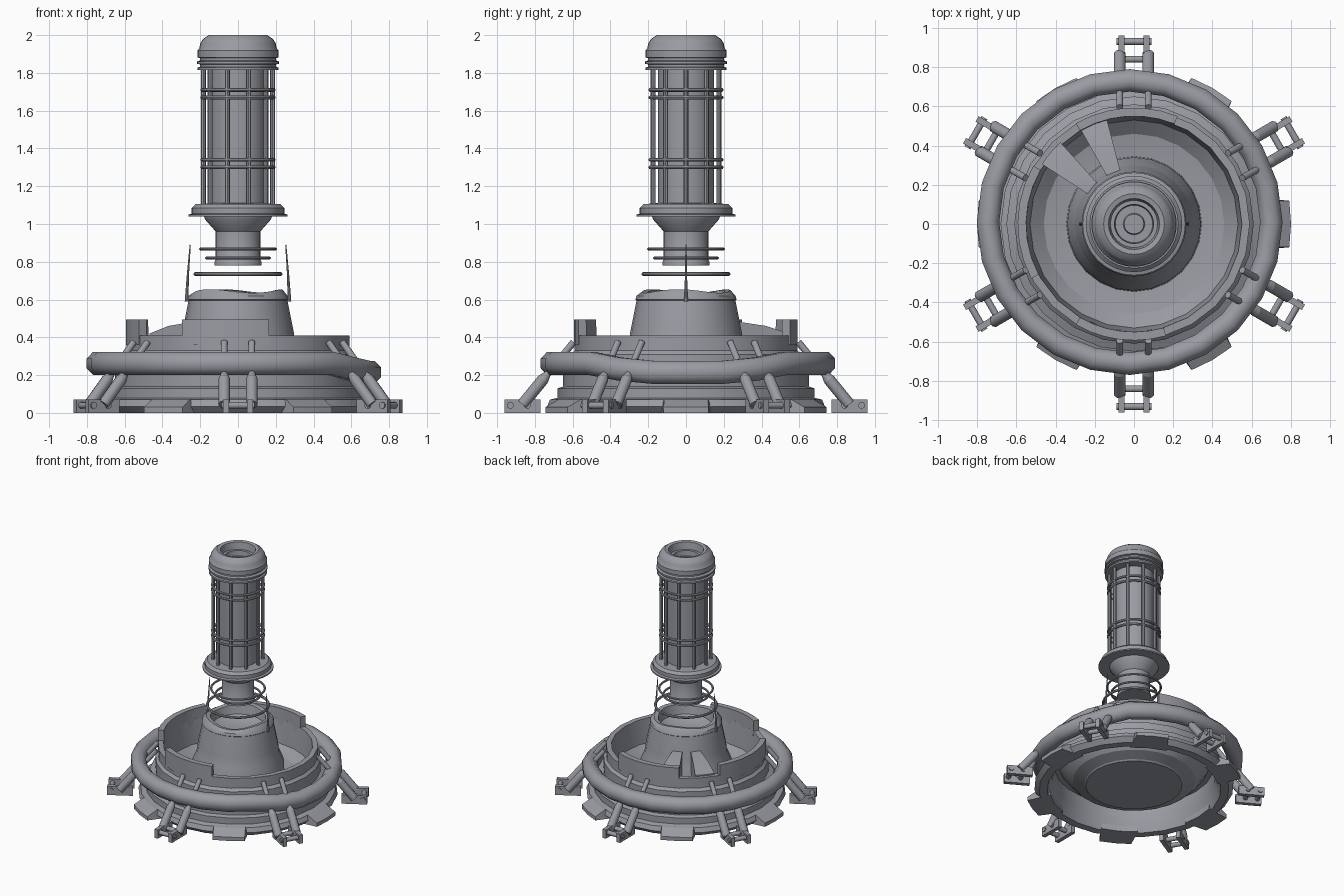
import bpy, bmesh, math
from math import sin, cos, pi, radians
from mathutils import Vector

if "Cube" in bpy.data.objects:
    bpy.data.objects.remove(bpy.data.objects["Cube"])

grey = bpy.data.materials.new("steel_grey")
grey.diffuse_color = (0.32, 0.33, 0.365, 1)
grey.use_nodes = True
grey.node_tree.nodes["Principled BSDF"].inputs["Base Color"].default_value = grey.diffuse_color


def finish(name, bm, angle=35):
    bmesh.ops.remove_doubles(bm, verts=bm.verts, dist=1e-5)
    bmesh.ops.recalc_face_normals(bm, faces=bm.faces)
    me = bpy.data.meshes.new(name)
    bm.to_mesh(me)
    bm.free()
    ob = bpy.data.objects.new(name, me)
    bpy.context.collection.objects.link(ob)
    me.materials.append(grey)
    bpy.ops.object.select_all(action='DESELECT')
    ob.select_set(True)
    bpy.context.view_layer.objects.active = ob
    bpy.ops.object.shade_smooth_by_angle(angle=radians(angle))
    return ob


def lathe(name, profile, n=24, loop=False, warp=None, angle=35):
    """Revolve (radius, z) points about the z axis."""
    bm = bmesh.new()
    rows = []
    for k in range(n):
        a = 2 * pi * k / n
        row = []
        for r, z in profile:
            p = Vector((r * cos(a), r * sin(a), z))
            row.append(bm.verts.new(warp(p, a) if warp else p))
        rows.append(row)
    m = len(profile)
    for k in range(n):
        p, q = rows[k], rows[(k + 1) % n]
        for i in range(m if loop else m - 1):
            j = (i + 1) % m
            bm.faces.new((p[i], q[i], q[j], p[j]))
    return finish(name, bm, angle)


def ring(name, radius, z, t, n=32, sides=8):
    pts = [(radius + t * cos(2 * pi * i / sides), z + t * sin(2 * pi * i / sides))
           for i in range(sides)]
    return lathe(name, pts, n, True)


def sector(name, profile, mid, half, steps=4):
    """Solid arc: points are (radius, z, optional spread factor)."""
    bm = bmesh.new()
    rows = []
    for k in range(steps + 1):
        row = []
        for r, z, *s in profile:
            a = radians(mid + half * (s[0] if s else 1) * (2 * k / steps - 1))
            row.append(bm.verts.new((r * cos(a), r * sin(a), z)))
        rows.append(row)
    m = len(profile)
    for p, q in zip(rows, rows[1:]):
        for i in range(m):
            j = (i + 1) % m
            bm.faces.new((p[i], q[i], q[j], p[j]))
    bm.faces.new(rows[0])
    bm.faces.new(rows[-1])
    return finish(name, bm, 25)


def rod(name, a, b, r1, r2=None, n=10):
    a, b = Vector(a), Vector(b)
    d = b - a
    bm = bmesh.new()
    bmesh.ops.create_cone(bm, cap_ends=True, segments=n, radius1=r1,
                          radius2=r1 if r2 is None else r2, depth=d.length)
    bm.transform(d.to_track_quat('Z', 'Y').to_matrix().to_4x4())
    bmesh.ops.translate(bm, verts=bm.verts, vec=(a + b) / 2)
    return finish(name, bm, 40)


# Base: pan-shaped underside, stepped skirt, thin wall and deep bowl
lathe("base_bowl", [(0, .04), (.355, .04), (.365, .05), (.45, .08), (.50, .13), (.55, .20),
                    (.59, .20), (.60, .10), (.64, 0), (.70, 0), (.735, .035), (.72, .07),
                    (.68, .08), (.68, .13), (.65, .14), (.65, .20), (.61, .22), (.61, .31),
                    (.59, .33), (.59, .41), (.55, .41), (.54, .32), (.53, .22), (.46, .16),
                    (.35, .14), (0, .14)], 24, angle=25)

# Raised wall pieces, from start angle to end angle
for i, (a0, a1) in enumerate([(68, 120), (150, 208), (240, 286)]):
    sector(f"raised_wall_{i}", [(.545, .36), (.593, .36), (.593, .495), (.55, .495)],
           (a0 + a1) / 2, (a1 - a0) / 2, 6)

# Two sloped wedges inside the bowl
for i, mid in enumerate((112, 139.5)):
    sector(f"bowl_wedge_{i}", [(.27, .15), (.46, .17), (.56, .40), (.56, .42), (.44, .46),
                               (.27, .485)], mid, 7.5, 3)


# Central cone, open and slightly uneven at the top
def ragged(p, a):
    if p.z > .63:
        p.z += .010 * cos(3 * a + .5)
    return p


lathe("centre_cone", [(.345, .13), (.34, .28), (.305, .36), (.295, .43), (.262, .595),
                      (.268, .60), (.262, .62), (.235, .645), (.205, .64), (.19, .57),
                      (.14, .54), (0, .54)], 24, warp=ragged)


# Thick hoop round the base, dropping at the right
def sag(p, a):
    p.z -= .047 * min(1, max(0, (cos(a) - .72) / .23))
    return p + Vector((-.022, .01, 0))


lathe("hoop", [(.722 + .062 * cos(pi * (i + .5) / 4), .262 + .066 * sin(pi * (i + .5) / 4))
               for i in range(8)], 24, True, sag, 48)

# Six sloped feet
for k in range(6):
    sector(f"foot_{k}", [(.62, 0, 1.5), (.80, 0), (.80, .03), (.72, .072, 1.1),
                         (.62, .072, 1.5)], 60 * k, 8.5, 2)

# Six clamps, each with two plates, cross pins and two struts
for k in range(6):
    a = radians(30 + 60 * k)
    u, v = Vector((cos(a), sin(a), 0)), Vector((-sin(a), cos(a), 0))

    def at(r, t, z):
        return u * r + v * t + Vector((0, 0, z))

    for s in (-1, 1):
        bm = bmesh.new()
        vs = [bm.verts.new(at(r, s * t, z)) for t in (.048, .08)
              for r, z in ((.77, 0), (.96, 0), (.96, .07), (.77, .07))]
        bm.faces.new(vs[:4])
        bm.faces.new(vs[4:])
        for i in range(4):
            j = (i + 1) % 4
            bm.faces.new((vs[i], vs[j], vs[4 + j], vs[4 + i]))
        finish(f"clamp_plate_{k}_{s + 1}", bm)
        low, top = at(.865, s * .073, .045), at(.595, s * .073, .375)
        rod(f"strut_rod_{k}_{s + 1}", low, top, .018)
        rod(f"strut_sleeve_{k}_{s + 1}", low, low.lerp(top, .40), .031)
        rod(f"strut_collar_{k}_{s + 1}", low.lerp(top, .40), low.lerp(top, .49), .031, .018)
    for r in (.84, .93):
        rod(f"clamp_pin_{k}_{int(r * 100)}", at(r, -.088, .04), at(r, .088, .04), .018)

# Column: neck, flange, core and hollow cap
lathe("column_neck", [(0, .78), (.125, .78), (.125, .80), (.118, .81), (.118, .96),
                      (.175, 1.025), (.18, 1.04), (.262, 1.04), (.262, 1.05), (.245, 1.055),
                      (.245, 1.085), (.225, 1.105), (.16, 1.11), (0, 1.11)], 32)
lathe("column_core", [(.148, 1.10), (.148, 1.82)], 24)
lathe("column_cap", [(0, 1.815), (.215, 1.815), (.215, 1.828), (.20, 1.832), (.20, 1.845),
                     (.218, 1.848), (.218, 1.86), (.20, 1.866), (.20, 1.878), (.215, 1.882),
                     (.215, 1.918), (.205, 1.93), (.20, 1.955), (.185, 1.98), (.155, 2.0),
                     (.13, 1.995), (.12, 1.94), (.10, 1.94), (.095, 1.90), (.055, 1.90),
                     (.05, 1.915), (0, 1.915)], 32)

# Cage of upright bars and hoops
for k in range(10):
    a = 2 * pi * k / 10
    x, y = .183 * cos(a), .183 * sin(a)
    rod(f"cage_bar_{k}", (x, y, 1.09), (x, y, 1.83), .013, n=8)
for i, z in enumerate((1.30, 1.34, 1.67, 1.71)):
    ring(f"cage_hoop_{i}", .189, z, .010)

# Loose floating rings and two thin side rods
for i, (r, z, t) in enumerate([(.198, .868, .008), (.166, .82, .008), (.226, .735, .010)]):
    ring(f"floating_ring_{i}", r, z, t)
for s in (-1, 1):
    rod(f"side_rod_{s + 1}", (s * .272, 0, .59), (s * .266, 0, .72), .010, .006, 8)
    rod(f"side_rod_tip_{s + 1}", (s * .266, 0, .72), (s * .253, 0, .89), .006, .003, 8)
